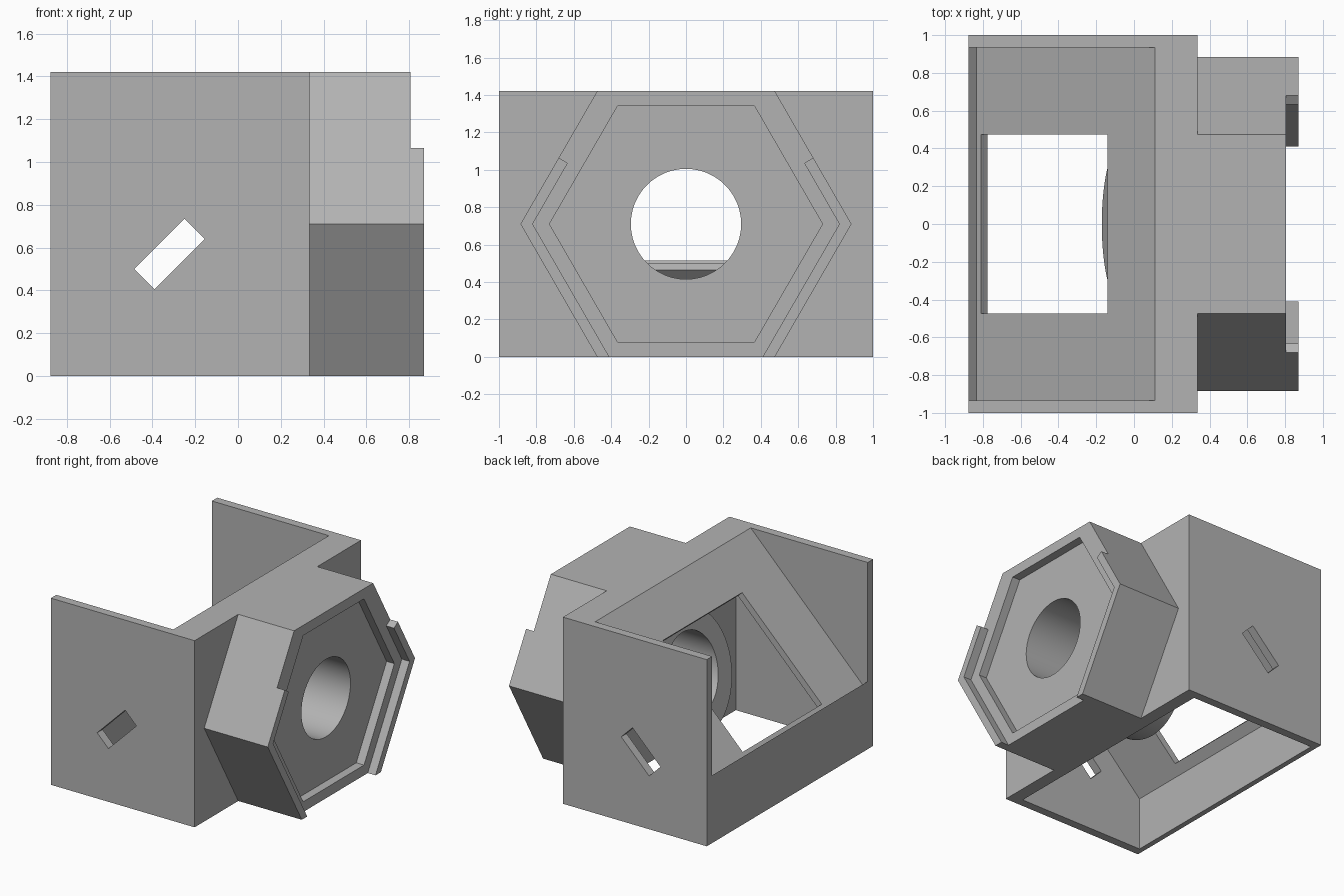
import bpy, bmesh, math
from mathutils import Vector

cube = bpy.data.objects.get("Cube")
if cube:
    bpy.data.objects.remove(cube, do_unlink=True)

GREY = (0.45, 0.45, 0.45, 1)
mat = bpy.data.materials.new("plain_grey")
mat.use_nodes = True
mat.diffuse_color = GREY
mat.node_tree.nodes["Principled BSDF"].inputs["Base Color"].default_value = GREY

MID = 0.71       # axis height of the bore
TOP = 1.42
WALL = 0.935     # inner face of the side walls
FRONT = 0.335    # face carrying the hexagonal mount
SLOPE = math.tan(math.radians(30))


def prism(name, pts, axis, a, b, slice_at=None):
    """Extrude a profile: (y, z) points along x, or (x, z) points along y."""
    bm = bmesh.new()
    put = (lambda p, t: (t, p[0], p[1])) if axis == "x" else (lambda p, t: (p[0], t, p[1]))
    face = bm.faces.new([bm.verts.new(put(p, a)) for p in pts])
    ext = bmesh.ops.extrude_face_region(bm, geom=[face])
    moved = [v for v in ext["geom"] if isinstance(v, bmesh.types.BMVert)]
    step = Vector(put((0, 0), b - a))
    bmesh.ops.translate(bm, verts=moved, vec=step)
    if slice_at:
        co, no = slice_at
        cut = bmesh.ops.bisect_plane(bm, geom=bm.verts[:] + bm.edges[:] + bm.faces[:],
                                     plane_co=co, plane_no=no, clear_outer=True)
        rim = [e for e in cut["geom_cut"] if isinstance(e, bmesh.types.BMEdge)]
        bmesh.ops.contextual_create(bm, geom=rim)
    bmesh.ops.recalc_face_normals(bm, faces=bm.faces[:])
    mesh = bpy.data.meshes.new(name)
    bm.to_mesh(mesh)
    bm.free()
    mesh.materials.append(mat)
    ob = bpy.data.objects.new(name, mesh)
    bpy.context.collection.objects.link(ob)
    return ob


def carve(ob, cutter):
    """Subtract a cutter and remove it."""
    mod = ob.modifiers.new("cut", "BOOLEAN")
    mod.operation = "DIFFERENCE"
    mod.solver = "EXACT"
    mod.object = cutter
    bpy.context.view_layer.objects.active = ob
    bpy.ops.object.modifier_apply(modifier=mod.name)
    bpy.data.objects.remove(cutter, do_unlink=True)


def ring(radius, count, turn=0.0):
    return [(radius * math.cos(turn + math.tau * i / count),
             MID + radius * math.sin(turn + math.tau * i / count)) for i in range(count)]


def bore():
    return prism("bore_cutter", ring(0.295, 48), "x", -0.5, 1)


# Housing: block with a sloped seat, an open cavity under it and two slots
housing = prism("housing", [(-0.875, 0), (FRONT, 0), (FRONT, TOP), (-0.875, TOP)], "y", -1, 1)
carve(housing, prism("seat_cutter", [(-1, 0.64), (-0.835, 0.475), (0.21, 1.52), (-1, 1.52)],
                     "y", -WALL, WALL))
carve(housing, prism("cavity_cutter", [(-0.835, -0.1), (0.235, -0.1), (0.235, 1.35),
                                       (0.11, 1.35), (-0.835, 0.405)], "y", -WALL, WALL))
carve(housing, prism("window_cutter", [(-0.86, 0.55), (-0.76, 0.45), (-0.09, 1.12), (-0.19, 1.22)],
                     "y", -0.475, 0.475))
carve(housing, prism("slot_cutter", [(-0.485, 0.5), (-0.39, 0.405), (-0.155, 0.64), (-0.25, 0.735)],
                     "y", -1.1, 1.1))
carve(housing, prism("bore_cutter", ring(0.295, 48), "x", 0.1, 0.5))

# Lens tube inside the cavity, its end leaning by fifteen degrees
tilt = math.radians(15)
tube = prism("lens_tube", ring(0.45, 64), "x", -0.4, 0.235,
             ((-0.05, 0, MID), (-math.cos(tilt), 0, math.sin(tilt))))
carve(tube, bore())

# Hexagonal mount, flattened at top and bottom, with a recessed face
tip, flat = 0.885, 0.885 - MID * SLOPE
mount = prism("hex_mount", [(tip, MID), (flat, TOP), (-flat, TOP), (-tip, MID), (-flat, 0), (flat, 0)],
              "x", FRONT, 0.805)
carve(mount, prism("recess_cutter", ring(0.73, 6), "x", 0.74, 1))
carve(mount, bore())

# Raised lips that wrap the lower part of each side corner
for side, name in ((1, "lip_left"), (-1, "lip_right")):
    inner = 0.82
    pts = [(flat, 0), (tip, MID), (tip - 0.355 * SLOPE, MID + 0.355),
           (inner - 0.325 * SLOPE, MID + 0.325), (inner, MID), (inner - MID * SLOPE, 0)]
    prism(name, [(side * y, z) for y, z in pts], "x", 0.805, 0.87)

# Smooth the round walls, keep the hard edges
bpy.ops.object.select_all(action="DESELECT")
for ob in (housing, tube, mount):
    ob.select_set(True)
bpy.context.view_layer.objects.active = housing
bpy.ops.object.shade_smooth_by_angle(angle=math.radians(25))
